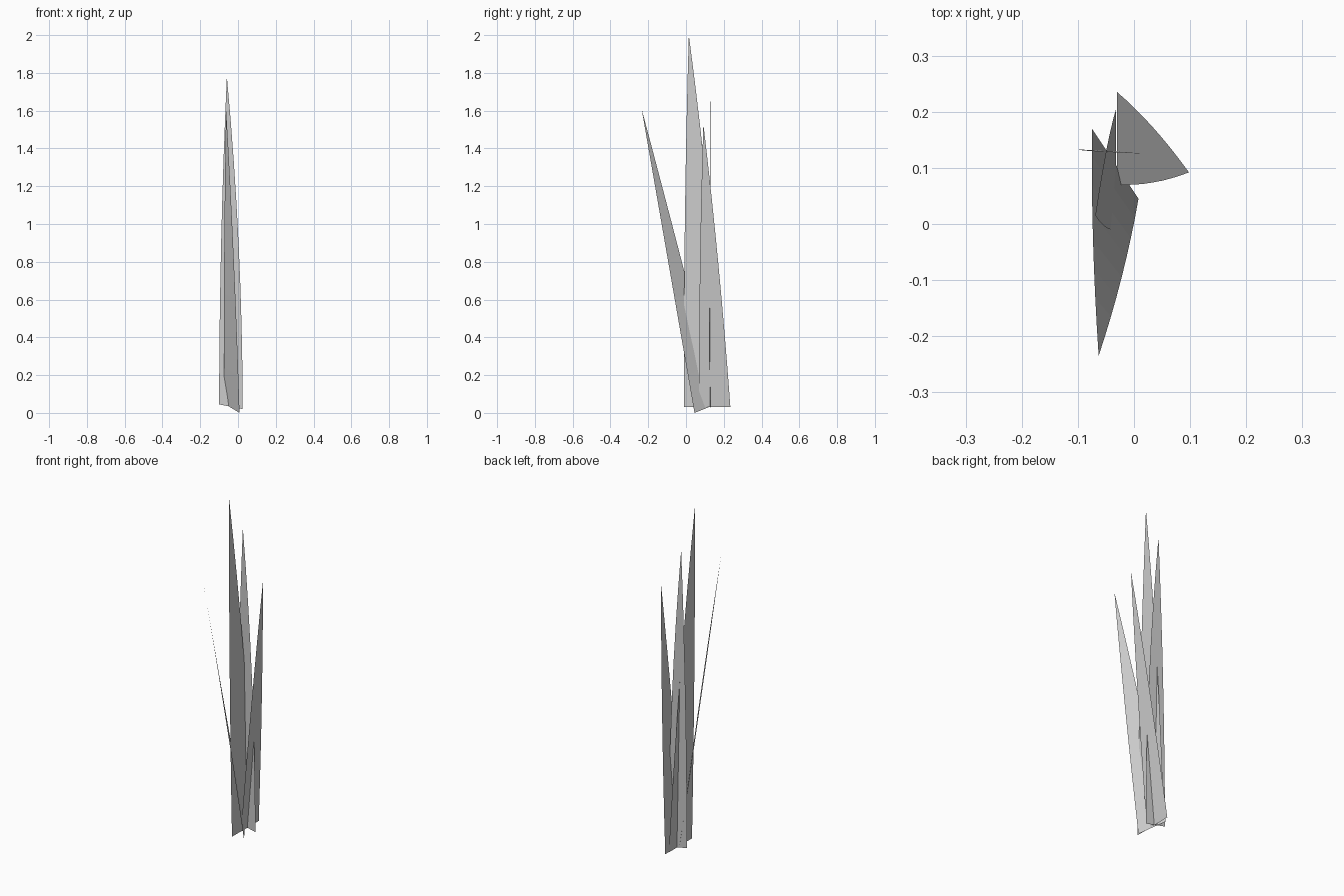
import bpy
from mathutils import Vector

if "Cube" in bpy.data.objects:
    bpy.data.objects.remove(bpy.data.objects["Cube"])

STEPS = 8


def edge_curve(base, mid, tip):
    # Quadratic curve passing through the middle point
    b, m, t = Vector(base), Vector(mid), Vector(tip)
    ctrl = 2 * m - (b + t) / 2
    return [b * (1 - u) ** 2 + ctrl * 2 * u * (1 - u) + t * u * u
            for u in (i / STEPS for i in range(STEPS))]


def grass_blade(name, left, right, tip):
    # Flat tapering leaf between two curved edges that meet in one tip
    a, b = edge_curve(*left, tip), edge_curve(*right, tip)
    verts = a + b + [Vector(tip)]
    n = STEPS
    faces = [(i, n + i, n + i + 1, i + 1) for i in range(n - 1)]
    faces.append((n - 1, 2 * n - 1, 2 * n))
    mesh = bpy.data.meshes.new(name)
    mesh.from_pydata(verts, [], faces)
    ob = bpy.data.objects.new(name, mesh)
    bpy.context.collection.objects.link(ob)


# Each edge: base corner, middle point

# Tallest upright blade
grass_blade("tall_blade",
            ((-0.032, -0.01, 0.03), (-0.050, -0.006, 1.015)),
            ((-0.032, 0.205, 0.03), (-0.050, 0.128, 1.015)),
            (-0.069, 0.015, 2.0))

# Blade leaning to the right
grass_blade("right_blade",
            ((-0.03, 0.07, 0.03), (0.034, 0.074, 0.78)),
            ((-0.03, 0.235, 0.03), (0.034, 0.172, 0.78)),
            (0.098, 0.092, 1.53))

# Rear blade facing the front
grass_blade("rear_blade",
            ((-0.1, 0.133, 0.045), (-0.089, 0.131, 0.91)),
            ((0.025, 0.126, 0.02), (0.003, 0.126, 0.9)),
            (-0.059, 0.129, 1.78))

# Blade leaning forward
grass_blade("front_blade",
            ((-0.075, 0.17, 0.05), (-0.073, -0.03, 0.83)),
            ((0.008, 0.045, 0.0), (-0.022, -0.095, 0.805)),
            (-0.063, -0.235, 1.61))
